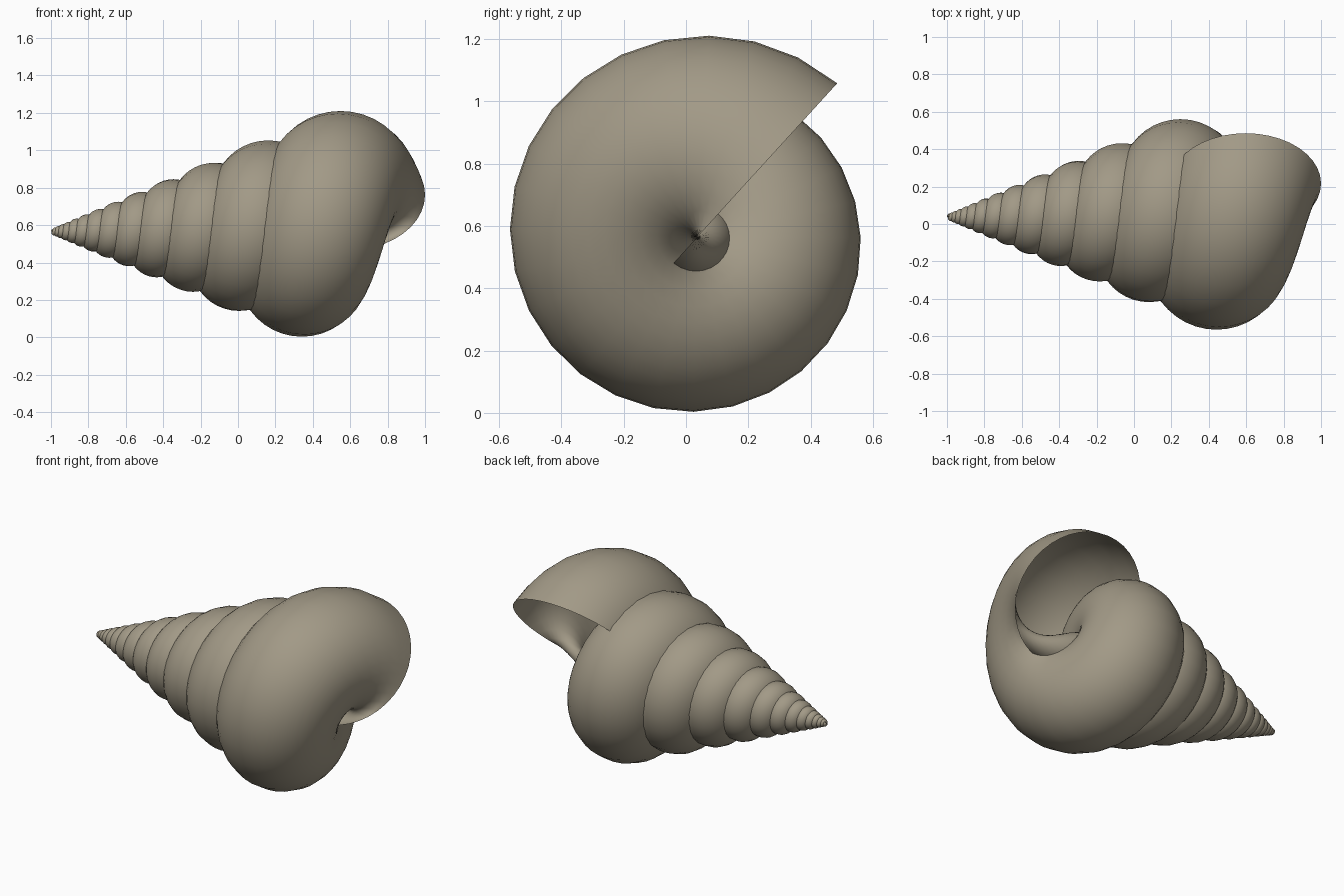
import bpy, bmesh
from math import cos, sin, pi, radians

if "Cube" in bpy.data.objects:
    bpy.data.objects.remove(bpy.data.objects["Cube"])

TURNS, STEPS, SIDES = 13, 360, 40
GROWTH = 1.32                        # size ratio from one whorl to the next
APEX = (-1.033, 0.037, 0.565)        # point where the spiral converges
MOUTH_ANGLE = radians(47.7)
CENTRE_R, CENTRE_X = 0.267, 1.63     # mouth section centre relative to the apex
RADIUS_R, RADIUS_X = 0.399, 0.403    # mouth section radii

bm = bmesh.new()


def ring(turns_back):
    """One cross-section of the whorl tube, lying in a plane through the axis."""
    s = GROWTH ** -turns_back
    a = MOUTH_ANGLE + 2 * pi * turns_back
    verts = []
    for j in range(SIDES):
        u = 2 * pi * j / SIDES
        r = s * (CENTRE_R + RADIUS_R * cos(u))
        x = s * (CENTRE_X + RADIUS_X * sin(u))
        verts.append(bm.verts.new((APEX[0] + x, APEX[1] + r * cos(a), APEX[2] + r * sin(a))))
    return verts


# Spiral tube from the tip to the open mouth
rings = [ring(TURNS * (1 - i / STEPS)) for i in range(STEPS + 1)]
for a, b in zip(rings, rings[1:]):
    for j in range(SIDES):
        k = (j + 1) % SIDES
        bm.faces.new((a[j], a[k], b[k], b[j]))
bm.faces.new(rings[0])               # closed tip
bmesh.ops.recalc_face_normals(bm, faces=bm.faces[:])

# Make sure the outside of the tube faces outward
f = max(bm.faces, key=lambda q: q.calc_center_median().z)
if f.normal.z < 0:
    bmesh.ops.reverse_faces(bm, faces=bm.faces[:])

mesh = bpy.data.meshes.new("spiral_shell")
bm.to_mesh(mesh)
bm.free()
shell = bpy.data.objects.new("spiral_shell", mesh)
bpy.context.collection.objects.link(shell)
mesh.shade_smooth()

# Taupe shell colour
mat = bpy.data.materials.new("shell_taupe")
mat.diffuse_color = (0.36, 0.32, 0.24, 1)
mat.use_nodes = True
mat.node_tree.nodes["Principled BSDF"].inputs["Base Color"].default_value = mat.diffuse_color
mesh.materials.append(mat)
